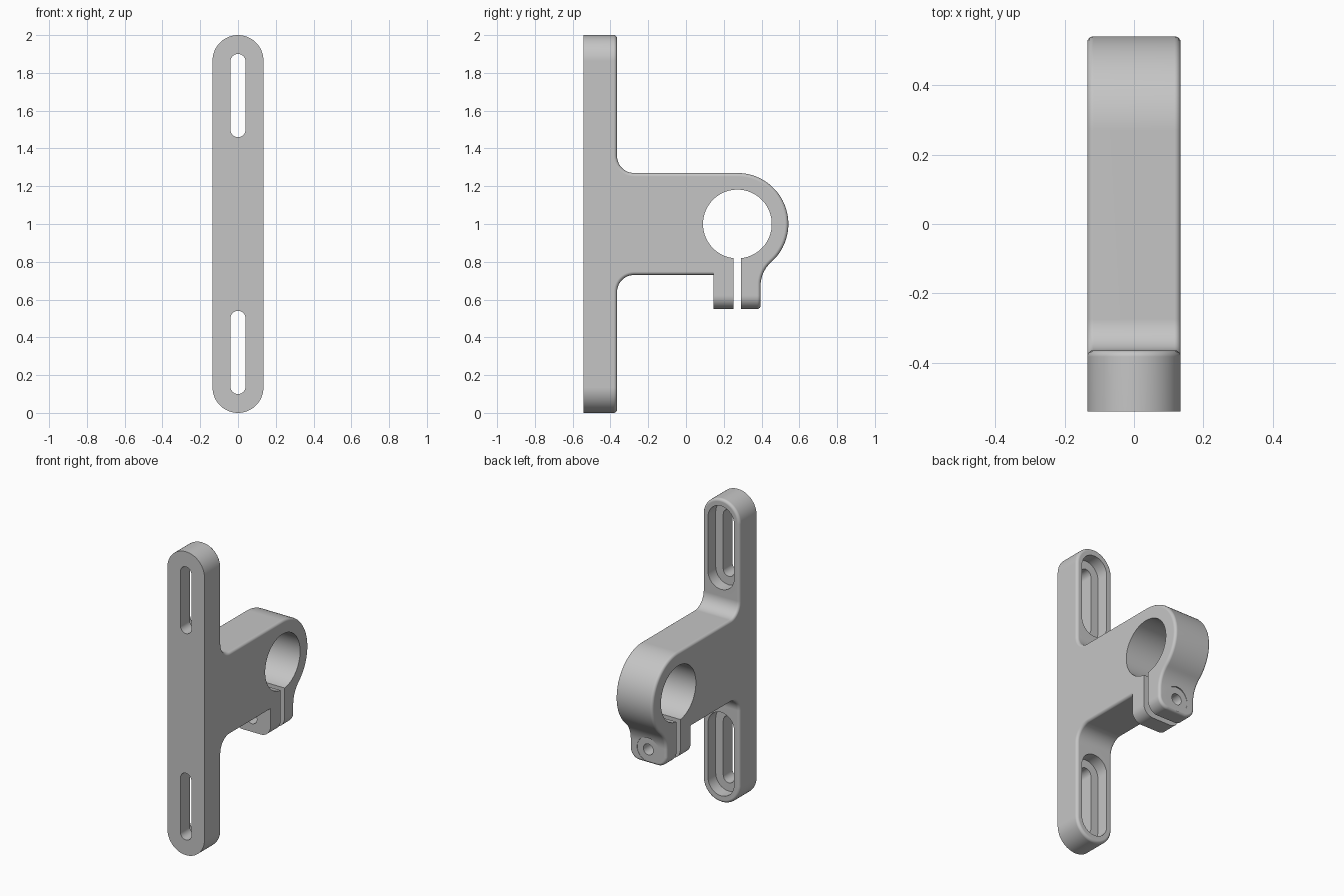
import bpy, bmesh
from math import sin, cos, acos, pi, radians

default = bpy.data.objects.get("Cube")
if default:
    bpy.data.objects.remove(default, do_unlink=True)

HALF = 0.135                       # half width of the whole bracket
ROUND = 0.018                      # edge rounding
FRONT, REAR = -0.542, -0.365       # plate front and rear
FILLET = 0.09
ARM_TOP, ARM_BOTTOM = 1.27, 0.73
RING_Y, RING_Z, RING_R, BORE_R = 0.272, 1.0, 0.27, 0.182
LUG_FRONT, LUG_REAR, LUG_SEAM = 0.145, 0.395, 0.635
STEPS = [i * pi / 8 for i in range(5)]


def make(name, faces):
    """Mesh object from faces given as point lists; shared points are welded."""
    bm, found = bmesh.new(), {}
    for pts in faces:
        loop = []
        for p in pts:
            key = tuple(round(c, 5) for c in p)
            if key not in found:
                found[key] = bm.verts.new(p)
            if found[key] not in loop:
                loop.append(found[key])
        if len(loop) > 2:
            bm.faces.new(loop)
    bmesh.ops.recalc_face_normals(bm, faces=bm.faces)
    mesh = bpy.data.meshes.new(name)
    bm.to_mesh(mesh)
    bm.free()
    ob = bpy.data.objects.new(name, mesh)
    bpy.context.collection.objects.link(ob)
    return ob


def arc(cx, cy, r, a0, a1, n, side=1):
    """Arc points with outward normals: (u, v, nu, nv)."""
    out = []
    for i in range(n + 1):
        t = a0 + (a1 - a0) * i / n
        out.append((cx + r * cos(t), cy + r * sin(t), side * cos(t), side * sin(t)))
    return out


def strips(layers, skip):
    """Quads joining consecutive layers, leaving out the listed segments."""
    n = len(layers[0])
    return [[a[i], a[(i + 1) % n], b[(i + 1) % n], b[i]]
            for a, b in zip(layers, layers[1:]) for i in range(n) if i not in skip]


def arm_and_ring():
    """Side profile of arm, ring and lug neck, rounded along both rims."""
    neck_r = 0.165
    tangent = -acos((LUG_REAR - RING_Y + neck_r) / (RING_R + neck_r))
    neck_y = LUG_REAR + neck_r
    neck_z = RING_Z + (RING_R + neck_r) * sin(tangent)
    top, low = ARM_TOP + FILLET, ARM_BOTTOM - FILLET
    prof = [(FRONT, top, 0, 0)]
    prof += arc(REAR + FILLET, top, FILLET, pi, 1.5 * pi, 12, -1)
    prof += arc(RING_Y, RING_Z, RING_R, pi / 2, tangent, 40)
    prof += arc(neck_y, neck_z, neck_r, pi + tangent, pi, 10, -1)[1:]
    lug = len(prof)
    prof += [(LUG_REAR, LUG_SEAM, 1, 0), (LUG_FRONT, LUG_SEAM, 0, 0),
             (LUG_FRONT, ARM_BOTTOM, 0, -1)]
    prof += arc(REAR + FILLET, low, FILLET, pi / 2, pi, 12, -1)
    prof.append((FRONT, low, 0, 0))

    def layer(t, side):
        x, inset = HALF - ROUND * (1 - cos(t)), ROUND * (1 - sin(t))
        return [(side * (x if (ny, nz) != (0, 0) else HALF), y - ny * inset, z - nz * inset)
                for y, z, ny, nz in prof]

    layers = [layer(t, 1) for t in STEPS] + [layer(t, -1) for t in reversed(STEPS)]
    seams = {0, lug, len(prof) - 2}
    return strips(layers, seams) + [layers[0], layers[-1]]


def end_cap(front, rear, z0, z1, rad):
    """Rounded end continuing a section from z0 to z1; rear edge rounded."""
    s = 1 if z1 > z0 else -1
    c = HALF - rad
    line = [(HALF, z0, 1, 0)]
    for cx, a in ((c, 0), (-c, pi / 2)):
        line += [(x, z1 - s * rad + s * z, nx, s * nz)
                 for x, z, nx, nz in arc(cx, 0, rad, a, a + pi / 2, 16)]
    line.append((-HALF, z0, -1, 0))

    def layer(y, inset):
        return [(x - nx * inset, y, z - nz * inset) for x, z, nx, nz in line]

    layers = [layer(front, 0)]
    layers += [layer(rear - ROUND * (1 - sin(t)), ROUND * (1 - cos(t))) for t in STEPS]
    return strips(layers, {len(line) - 1}) + [layers[0], layers[-1]]


def slot_cutter(name, rad, z0, z1, y0, y1):
    """Round-ended slot along y; z0 equal to z1 gives a plain hole."""
    line = arc(0, z1, rad, 0, pi, 20) + arc(0, z0, rad, pi, 2 * pi, 20)
    layers = [[(p[0], y, p[1]) for p in line] for y in (y0, y1)]
    return make(name, strips(layers, set()) + layers)


def bore_cutter():
    line = arc(RING_Y, RING_Z, BORE_R, 0, 2 * pi, 80)[:-1]
    layers = [[(x, p[0], p[1]) for p in line] for x in (-0.3, 0.3)]
    return make("bore_cutter", strips(layers, set()) + layers)


def slit_cutter():
    ys = (RING_Y - 0.02, RING_Y + 0.02)
    line = [(ys[0], 0.4), (ys[1], 0.4), (ys[1], 0.92), (ys[0], 0.92)]
    layers = [[(x, y, z) for y, z in line] for x in (-0.3, 0.3)]
    return make("slit_cutter", strips(layers, set()) + layers)


# Solid body: arm with ring, two plate ends and the lug end
faces = arm_and_ring()
faces += end_cap(FRONT, REAR, ARM_TOP + FILLET, 2.0, HALF)
faces += end_cap(FRONT, REAR, ARM_BOTTOM - FILLET, 0.0, HALF)
faces += end_cap(LUG_FRONT, LUG_REAR, LUG_SEAM, 0.55, 0.07)
body = make("clamp_bracket", faces)

# Bore, clamping slit, bolt hole with spot face, mounting slots with rear recesses
cutters = [bore_cutter(), slit_cutter(),
           slot_cutter("bolt_hole_cutter", 0.036, 0.64, 0.64, 0.05, 0.6),
           slot_cutter("spot_face_cutter", 0.08, 0.64, 0.64, LUG_REAR - 0.002, 0.6)]
for low, high in ((0.14, 0.5), (1.5, 1.86)):
    cutters.append(slot_cutter("slot_cutter", 0.04, low, high, -0.7, -0.2))
    cutters.append(slot_cutter("recess_cutter", 0.095, low, high, REAR - 0.08, -0.3))

bpy.ops.object.select_all(action='DESELECT')
bpy.context.view_layer.objects.active = body
body.select_set(True)
for cutter in cutters:
    cutter.hide_render = True
    mod = body.modifiers.new("cut", 'BOOLEAN')
    mod.operation, mod.solver, mod.object = 'DIFFERENCE', 'EXACT', cutter
    bpy.ops.object.modifier_apply(modifier=mod.name)
    bpy.data.objects.remove(cutter, do_unlink=True)

# Grey metal, smooth curves with crisp edges
grey = bpy.data.materials.new("grey_metal")
grey.use_nodes = True
colour = (0.56, 0.56, 0.56, 1)
grey.diffuse_color = colour
grey.node_tree.nodes["Principled BSDF"].inputs["Base Color"].default_value = colour
body.data.materials.clear()
body.data.materials.append(grey)
for poly in body.data.polygons:
    poly.material_index = 0
bpy.ops.object.shade_smooth_by_angle(angle=radians(30))
weighted = body.modifiers.new("even_shading", 'WEIGHTED_NORMAL')
weighted.keep_sharp = True
